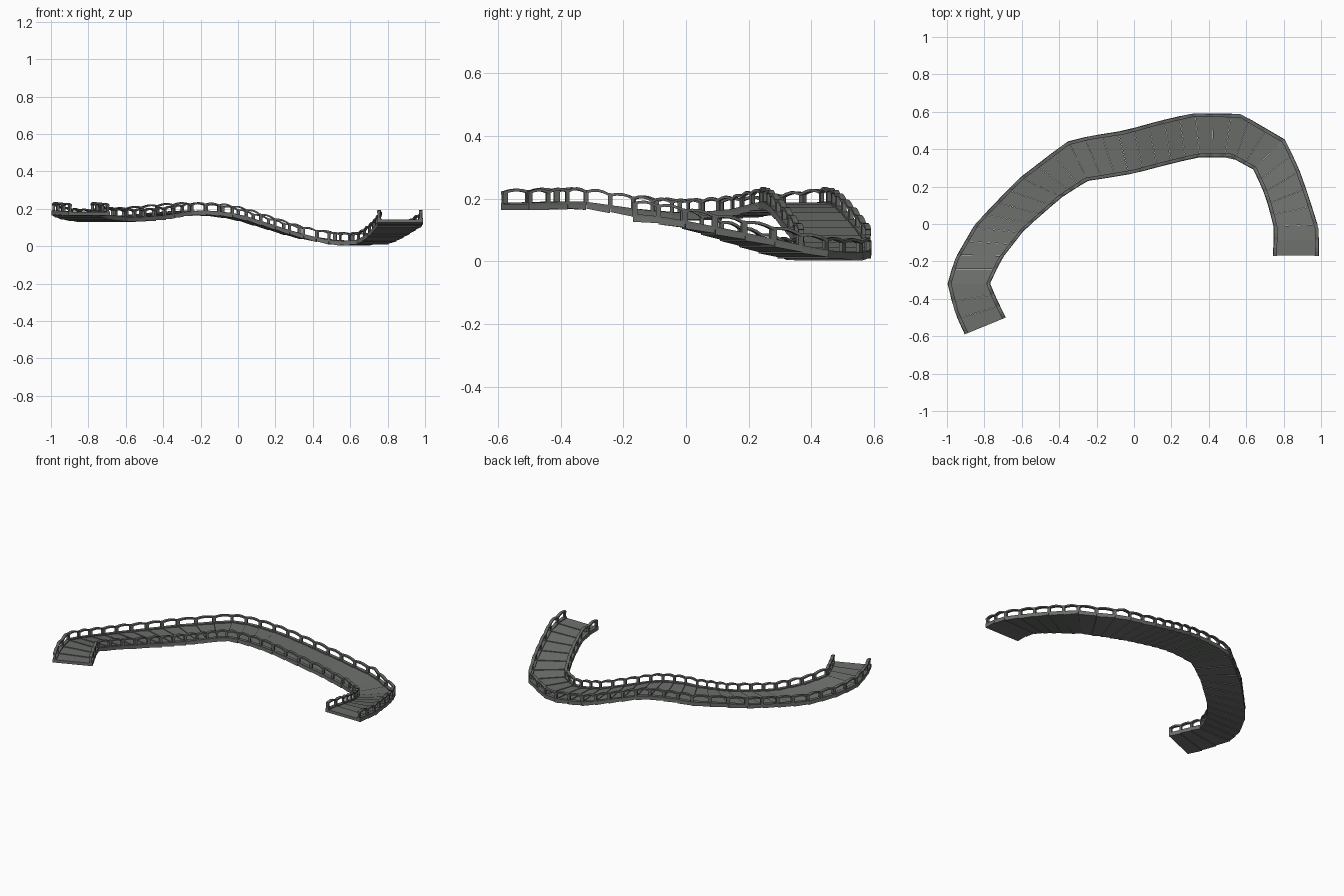
import bpy, bmesh, math
from mathutils import Vector

if "Cube" in bpy.data.objects:
    bpy.data.objects.remove(bpy.data.objects["Cube"])

def mat(name, c):
    m = bpy.data.materials.new(name)
    m.diffuse_color = (*c, 1)
    m.use_nodes = True
    m.node_tree.nodes["Principled BSDF"].inputs["Base Color"].default_value = m.diffuse_color
    return m

deck_mat = mat("weathered grey wood", (0.15, 0.16, 0.15))
rail_mat = mat("dark grey wood", (0.13, 0.138, 0.13))

# walkway stations: outer x, y, inner x, y, deck height
ST = [(-.905, -.59, -.685, -.50, .180), (-.96, -.47, -.73, -.41, .184),
      (-.997, -.32, -.77, -.32, .184), (-.96, -.19, -.71, -.19, .165),
      (-.85, .0, -.585, -.03, .150), (-.62, .24, -.39, .14, .160),
      (-.36, .44, -.25, .23, .182), (-.24, .47, -.15, .245, .184),
      (-.05, .50, .0, .27, .166), (.13, .55, .17, .315, .115),
      (.31, .592, .34, .356, .062), (.57, .59, .52, .356, .025),
      (.81, .45, .64, .29, .030), (.88, .30, .69, .18, .062),
      (.93, .16, .72, .09, .092), (.99, -.03, .75, -.03, .128),
      (.988, -.17, .742, -.17, .146)]
OUT = [Vector((s[0], s[1])) for s in ST]
INN = [Vector((s[2], s[3])) for s in ST]
MID = [(a + b) / 2 for a, b in zip(OUT, INN)]
LEN = [0]
for a, b in zip(MID, MID[1:]):
    LEN.append(LEN[-1] + (b - a).length)

def station(d):
    """outer point, inner point and smoothed height at distance d"""
    i = max(k for k in range(len(ST) - 1) if LEN[k] <= d + 1e-6)
    t = min((d - LEN[i]) / (LEN[i + 1] - LEN[i]), 1)
    z = [ST[min(max(i + k, 0), len(ST) - 1)][4] for k in (-1, 0, 1, 2)]
    h = z[1] + .5 * t * (z[2] - z[0] + t * (2*z[0] - 5*z[1] + 4*z[2] - z[3]
                         + t * (3 * (z[1] - z[2]) + z[3] - z[0])))
    return OUT[i].lerp(OUT[i + 1], t), INN[i].lerp(INN[i + 1], t), h

def hexa(bm, bottom, top):
    v = [bm.verts.new(p) for p in bottom + top]
    for f in ((3, 2, 1, 0), (4, 5, 6, 7), (0, 1, 5, 4), (1, 2, 6, 5),
              (2, 3, 7, 6), (3, 0, 4, 7)):
        bm.faces.new([v[k] for k in f])

def finish(bm, name, m):
    bmesh.ops.recalc_face_normals(bm, faces=bm.faces)
    me = bpy.data.meshes.new(name)
    bm.to_mesh(me)
    bm.free()
    me.materials.append(m)
    bpy.context.collection.objects.link(bpy.data.objects.new(name, me))

def p3(p, z):
    return Vector((p.x, p.y, z))

N = 34
STEP = LEN[-1] / N
THICK = .018

# deck planks, each one a separate slab with a slight overlap step
bm = bmesh.new()
for k in range(N):
    o0, i0, z0 = station(k * STEP)
    o1, i1, z1 = station((k + 1) * STEP - .001)
    a, b = z0 + .002, z1 - .002
    hexa(bm, [p3(o0, a - THICK), p3(i0, a - THICK), p3(i1, b - THICK), p3(o1, b - THICK)],
         [p3(o0, a), p3(i0, a), p3(i1, b), p3(o1, b)])
finish(bm, "deck_planks", deck_mat)

def rail_point(d, side, inset):
    """point on one side, moved toward the deck middle by inset"""
    o, i, z = station(min(max(d, 0), LEN[-1]))
    if side:
        o, i = i, o
    return p3(o + (i - o).normalized() * inset, z)

def bar(bm, side, d0, d1, lo0, hi0, lo1, hi1, w0=.002, w1=.020):
    up = Vector((0, 0, 1))
    q = [rail_point(d0, side, w0), rail_point(d0, side, w1),
         rail_point(d1, side, w1), rail_point(d1, side, w0)]
    lo, hi = (lo0, lo0, lo1, lo1), (hi0, hi0, hi1, hi1)
    hexa(bm, [p + up * h for p, h in zip(q, lo)], [p + up * h for p, h in zip(q, hi)])

# railings: posts, arched top rails and a kerb along both edges
for side, name in ((0, "outer"), (1, "inner")):
    posts, rails, kerb = bmesh.new(), bmesh.new(), bmesh.new()
    for k in range(N + 1):
        c = min(max(k * STEP, .008), LEN[-1] - .008)
        bar(posts, side, c - .008, c + .008, -.002, .044, -.002, .044, .004, .017)
    for k in range(N):
        n = 4
        for j in range(n):
            t0, t1 = j / n, (j + 1) / n
            h0, h1 = (.042 + .009 * math.sin(math.pi * t) for t in (t0, t1))
            bar(rails, side, (k + t0) * STEP, (k + t1) * STEP, h0 - .009, h0, h1 - .009, h1)
        bar(kerb, side, k * STEP, (k + 1) * STEP, -.004, .006, -.004, .006, 0, .022)
    finish(posts, name + "_posts", rail_mat)
    finish(rails, name + "_handrail", rail_mat)
    finish(kerb, name + "_kerb", rail_mat)
